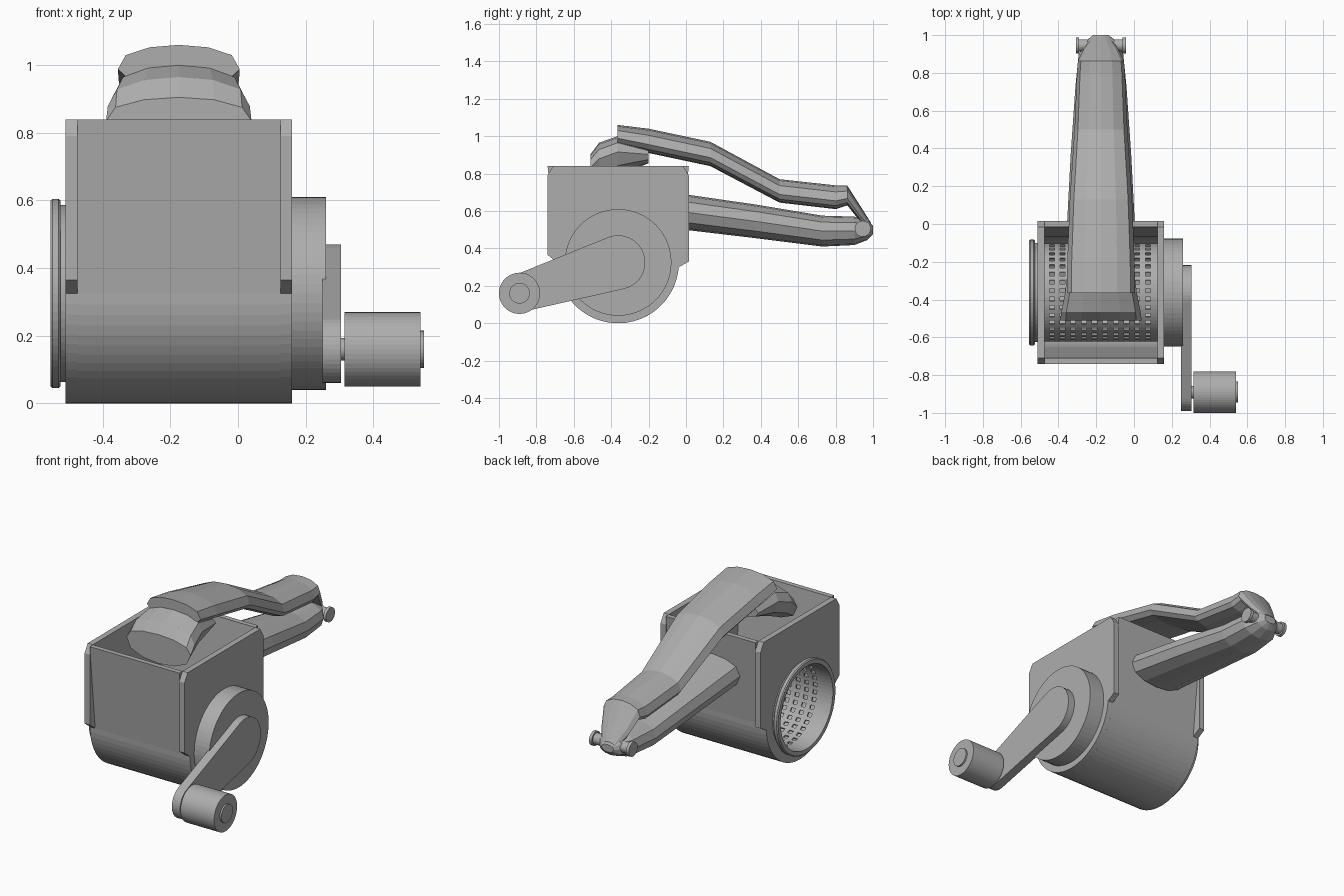
import bpy, bmesh
from math import sin, cos, tau, pi, atan2, acos, hypot

cube = bpy.data.objects.get("Cube")
if cube:
    bpy.data.objects.remove(cube)

grey = bpy.data.materials.new("plain_grey")
grey.use_nodes = True
COLOUR = (0.42, 0.42, 0.42, 1)
grey.diffuse_color = COLOUR
grey.node_tree.nodes["Principled BSDF"].inputs["Base Color"].default_value = COLOUR

AY, AZ = -0.363, 0.325    # drum axis
HX = -0.175               # centre line of housing and handles


def finish(name, bm):
    bmesh.ops.recalc_face_normals(bm, faces=bm.faces)
    mesh = bpy.data.meshes.new(name)
    bm.to_mesh(mesh)
    bm.free()
    mesh.materials.append(grey)
    ob = bpy.data.objects.new(name, mesh)
    bpy.context.collection.objects.link(ob)
    return ob


def arc(r, a0, a1, n, cy=AY, cz=AZ):
    return [(cy + r * cos(a0 + (a1 - a0) * i / n), cz + r * sin(a0 + (a1 - a0) * i / n))
            for i in range(n + 1)]


def extrude(name, profile, x0, x1):
    """Prism along x from a (y, z) outline."""
    bm = bmesh.new()
    face = bm.faces.new([bm.verts.new((x0, y, z)) for y, z in profile])
    res = bmesh.ops.extrude_face_region(bm, geom=[face])
    verts = [v for v in res["geom"] if isinstance(v, bmesh.types.BMVert)]
    bmesh.ops.translate(bm, verts=verts, vec=(x1 - x0, 0, 0))
    return finish(name, bm)


def disc(name, r, x0, x1, cy=AY, cz=AZ, n=64):
    return extrude(name, arc(r, 0, tau, n, cy, cz)[:-1], x0, x1)


def lathe(name, profile, n=64):
    """Closed (x, r) outline spun about the drum axis."""
    bm = bmesh.new()
    rings = [[bm.verts.new((x, AY + r * cos(tau * i / n), AZ + r * sin(tau * i / n)))
              for i in range(n)] for x, r in profile]
    for k, ring in enumerate(rings):
        nxt = rings[(k + 1) % len(rings)]
        for i in range(n):
            j = (i + 1) % n
            bm.faces.new((ring[i], ring[j], nxt[j], nxt[i]))
    return finish(name, bm)


def loft(name, sections, edge):
    """Arched bar along y; each section is (y, top, bottom, half width)."""
    upper = [(-1, 0), (-0.87, 0.58), (-0.48, 0.9), (0, 1), (0.48, 0.9), (0.87, 0.58), (1, 0)]
    outline = upper + [(x, -h) for x, h in reversed(upper[1:-1])]
    bm = bmesh.new()
    rings = []
    for y, top, bottom, w in sections:
        mid = bottom + (top - bottom) * edge
        rings.append([bm.verts.new((HX + w * x, y, mid + h * ((top - mid) if h > 0 else (mid - bottom))))
                      for x, h in outline])
    for a, b in zip(rings, rings[1:]):
        for i in range(len(a)):
            j = (i + 1) % len(a)
            bm.faces.new((a[i], a[j], b[j], b[i]))
    bm.faces.new(rings[0])
    bm.faces.new(rings[-1])
    return finish(name, bm)


# Housing: sloping walls joined by a round trough, between two end plates
outer = [(-0.74, 0.84)] + arc(0.325, pi, tau, 32) + [(0.015, 0.84)]
inner = [(-0.015, 0.84)] + arc(0.295, tau, pi, 32) + [(-0.71, 0.84)]
extrude("housing_trough", outer + inner, -0.475, 0.125)

plate = [(-0.74, 0.365), (-0.74, 0.79), (-0.71, 0.84), (-0.015, 0.84), (0.015, 0.79),
         (0.015, 0.33)] + arc(0.325, -0.08, -pi, 32)
right_plate = extrude("open_end_plate", plate, -0.51, -0.475)
extrude("crank_end_plate", plate, 0.125, 0.16)

# Drum opening cut through one end plate
cutter = disc("opening_cutter", 0.255, -0.6, -0.4)
cutter.hide_render = True
cut = right_plate.modifiers.new("opening", "BOOLEAN")
cut.operation = "DIFFERENCE"
cut.object = cutter
cut.solver = "EXACT"
bpy.context.view_layer.objects.active = right_plate
bpy.ops.object.modifier_apply(modifier="opening")
bpy.data.objects.remove(cutter)

# Perforated grating drum: every other face of the grid is an opening
N, COLS = 72, 10
xs = [-0.51]
for c in range(COLS):
    x = -0.435 + c * 0.0565
    xs += [x - 0.013, x + 0.013]
xs.append(0.125)
bm = bmesh.new()
grid = [[bm.verts.new((x, AY + 0.26 * cos(tau * i / N), AZ + 0.26 * sin(tau * i / N)))
         for i in range(N)] for x in xs]
for k in range(len(xs) - 1):
    for i in range(N):
        if k % 2 and i % 2:
            continue
        j = (i + 1) % N
        bm.faces.new((grid[k][i], grid[k][j], grid[k + 1][j], grid[k + 1][i]))
drum = finish("grating_drum", bm)
solid = drum.modifiers.new("wall", "SOLIDIFY")
solid.thickness = 0.01
solid.offset = -1

# Drum rim at the open end, drive disc at the crank end
lathe("drum_rim", [(-0.505, 0.25), (-0.505, 0.262), (-0.525, 0.262), (-0.525, 0.274), (-0.531, 0.28),
                   (-0.549, 0.28), (-0.555, 0.274), (-0.555, 0.25)])
disc("drive_disc", 0.285, 0.16, 0.26)

# Crank arm: two rounded ends joined by tangent sides
KY, KZ, R0, R1 = -0.89, 0.16, 0.145, 0.1
away = atan2(KZ - AZ, KY - AY)
spread = acos((R0 - R1) / hypot(KY - AY, KZ - AZ))
arm = arc(R0, away + spread, away + tau - spread, 24)
arm += arc(R1, away - spread, away + spread, 20, KY, KZ)
extrude("crank_arm", arm, 0.25, 0.305)
disc("knob_axle", 0.033, 0.3, 0.32, KY, KZ, 32)
disc("crank_knob", 0.11, 0.315, 0.54, KY, KZ, 48)
disc("knob_pin", 0.055, 0.54, 0.55, KY, KZ, 32)

# Food pusher and the two hinged handles
loft("pusher", [(-0.51, 0.905, 0.73, 0.215), (-0.465, 0.965, 0.75, 0.21),
                (-0.365, 1.0, 0.79, 0.19), (-0.2, 0.935, 0.855, 0.17)], 0.6)
loft("upper_handle", [(-0.365, 1.06, 0.95, 0.18), (-0.2, 1.04, 0.91, 0.178), (0.13, 0.97, 0.84, 0.165),
                      (0.5, 0.77, 0.645, 0.14), (0.8, 0.737, 0.61, 0.127), (0.863, 0.735, 0.63, 0.122),
                      (0.93, 0.63, 0.545, 0.09), (0.99, 0.535, 0.49, 0.045)], 0.35)
loft("lower_handle", [(-0.01, 0.69, 0.5, 0.18), (0.37, 0.635, 0.455, 0.16), (0.73, 0.575, 0.41, 0.135),
                      (0.9, 0.57, 0.418, 0.118), (0.97, 0.555, 0.445, 0.08), (1.0, 0.52, 0.475, 0.04)], 0.5)

# Hinge pin with a cap at each end
disc("hinge_pin", 0.033, HX - 0.125, HX + 0.125, 0.945, 0.505, 24)
for side, label in ((-1, "right"), (1, "left")):
    disc("hinge_cap_" + label, 0.043, HX + side * 0.115, HX + side * 0.133, 0.945, 0.505, 24)
